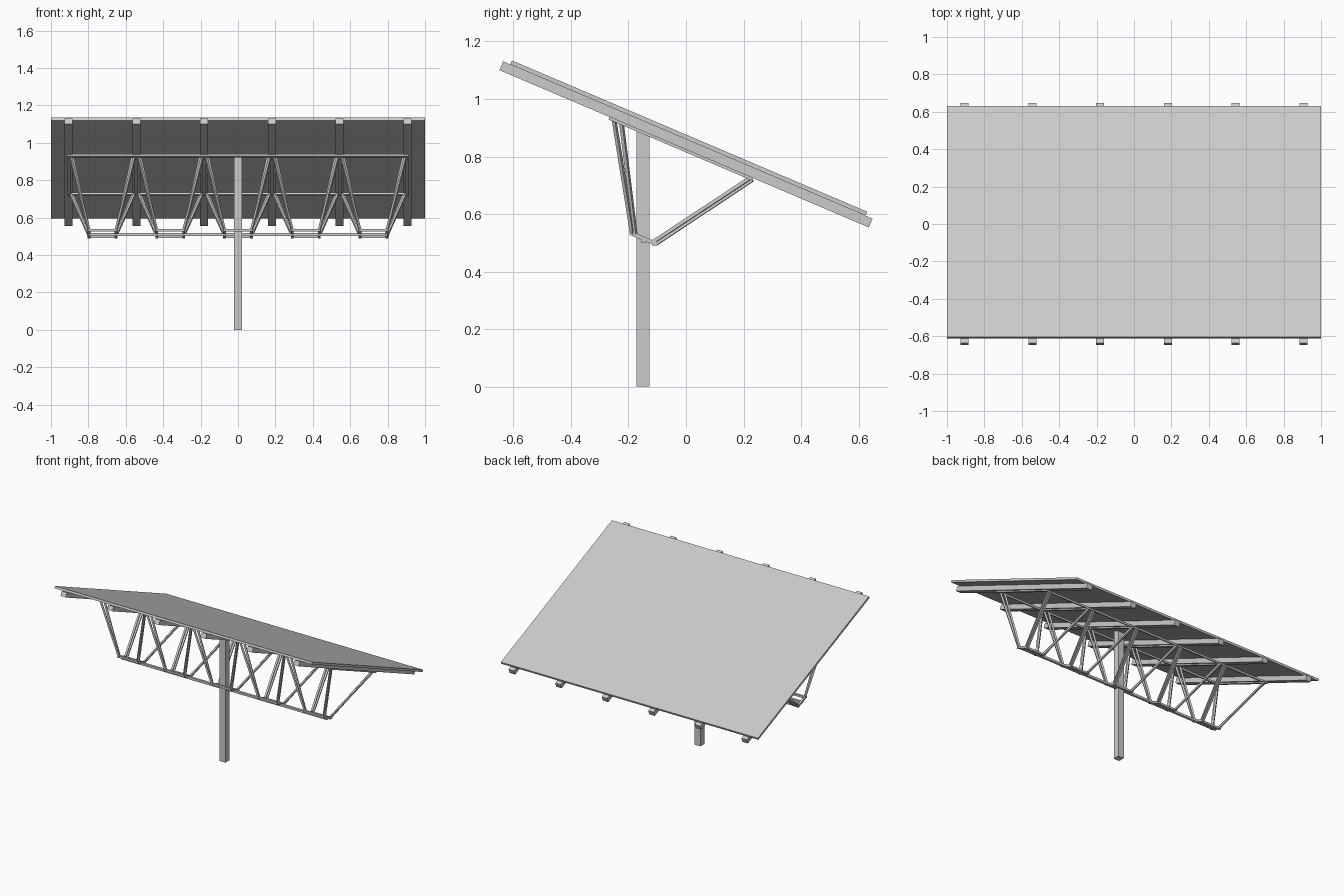
import bpy, bmesh, math
from mathutils import Vector, Matrix

if "Cube" in bpy.data.objects:
    bpy.data.objects.remove(bpy.data.objects["Cube"])

TILT = Matrix.Translation((0, 0, 0.86)) @ Matrix.Rotation(math.radians(-23.06), 4, 'X')
BAY = 0.3622                                   # spacing between rails


def finish(bm, name):
    mesh = bpy.data.meshes.new(name)
    bm.to_mesh(mesh)
    bm.free()
    ob = bpy.data.objects.new(name, mesh)
    bpy.context.collection.objects.link(ob)
    return ob


def box(bm, centre, size, frame=Matrix.Identity(4)):
    m = frame @ Matrix.Translation(centre) @ Matrix.Diagonal((*size, 1))
    return bmesh.ops.create_cube(bm, size=1, matrix=m)['verts']


def bar(bm, p, q, w=0.012):
    """Square bar between two points."""
    p, q = Vector(p), Vector(q)
    rot = (q - p).to_track_quat('Z', 'Y').to_matrix().to_4x4()
    m = Matrix.Translation((p + q) / 2) @ rot @ Matrix.Diagonal((w, w, (q - p).length, 1))
    bmesh.ops.create_cube(bm, size=1, matrix=m)


# Solar panel slab
bm = bmesh.new()
box(bm, (0, 0.007, 0.0075), (2, 1.342, 0.015), TILT)
finish(bm, "panel")

# Six sloping rails below the panel
rails_x = [(i - 2.5) * BAY for i in range(6)]
bm = bmesh.new()
for x in rails_x:
    box(bm, (x, 0.007, -0.0165), (0.042, 1.395, 0.033), TILT)
finish(bm, "rails")

# Post with its top cut to the slope
bm = bmesh.new()
for v in box(bm, (0, -0.15, 0.45), (0.045, 0.045, 0.9)):
    if v.co.z > 0.5:
        v.co.z = 0.859 - 0.4257 * v.co.y
finish(bm, "post")

# Upper truss grid: two long chords and a strip under each rail
bm = bmesh.new()
for s in (-0.265, 0.257):
    box(bm, (0, s, -0.037), (1.83, 0.018, 0.012), TILT)
for x in rails_x:
    box(bm, (x, -0.004, -0.037), (0.018, 0.52, 0.01), TILT)
finish(bm, "upper_chords")

# Five hanging truss bays, each a tapering frame with a small lower ring
bm = bmesh.new()
for i in range(5):
    cx = (i - 2) * BAY
    for sx in (-1, 1):
        top, low = cx + sx * 0.172, cx + sx * 0.072
        bar(bm, (top, -0.250, 0.928), (low, -0.186, 0.530))
        bar(bm, (top - sx * 0.012, -0.225, 0.922), (low, -0.176, 0.526))
        bar(bm, (top, 0.225, 0.727), (low, -0.115, 0.503))
        bar(bm, (top - sx * 0.012, 0.231, 0.719), (low - sx * 0.006, -0.106, 0.495))
        bar(bm, (low, -0.195, 0.535), (low, -0.100, 0.495), 0.014)
    for y, z in ((-0.182, 0.532), (-0.112, 0.497)):
        bar(bm, (cx - 0.075, y, z), (cx + 0.075, y, z), 0.014)
finish(bm, "truss_bays")

# Long lower chord through the post
bm = bmesh.new()
bar(bm, (-0.8, -0.148, 0.509), (0.8, -0.148, 0.509), 0.016)
finish(bm, "lower_chord")
